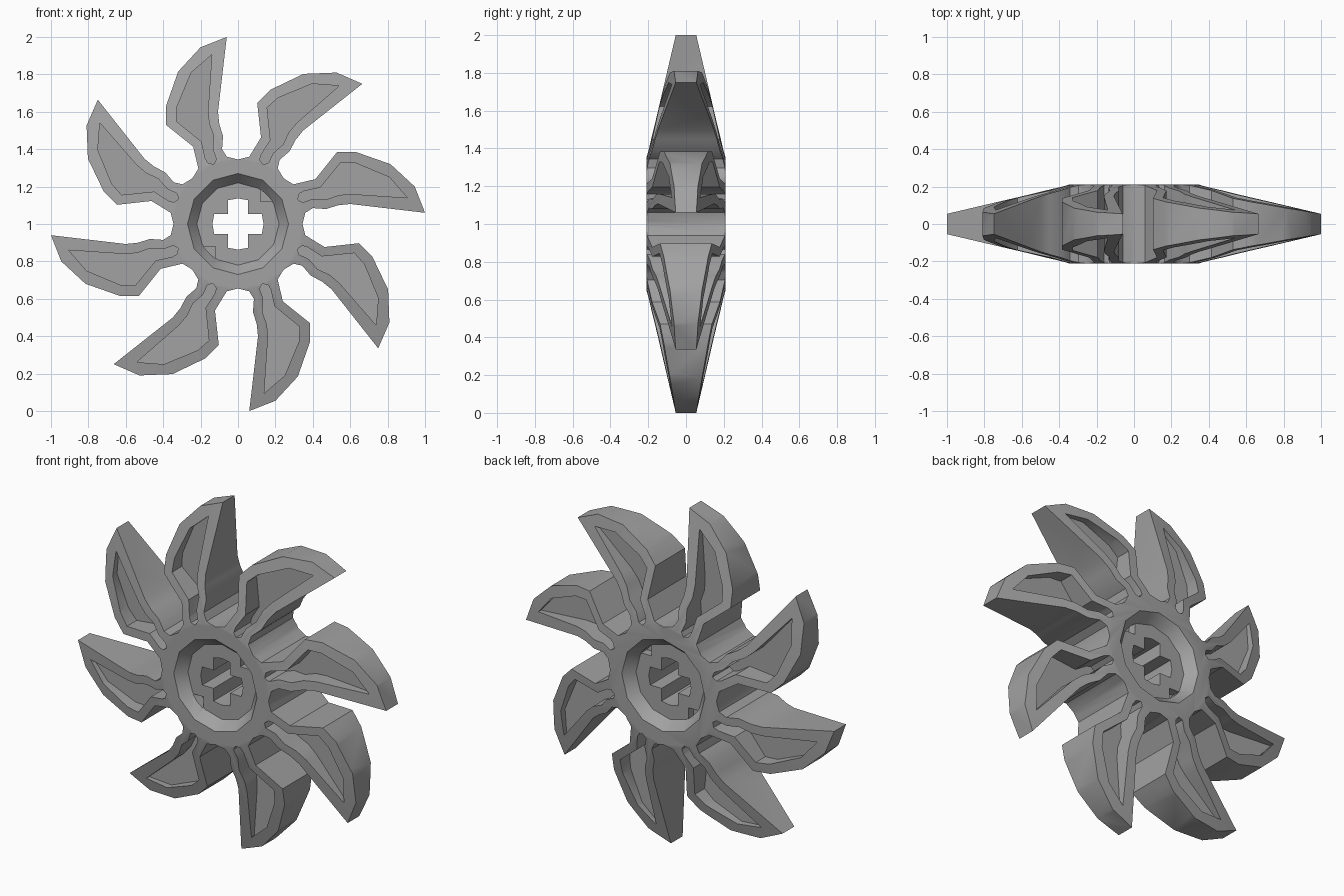
import bpy, bmesh, math
from mathutils import Matrix, Vector

if "Cube" in bpy.data.objects:
    bpy.data.objects.remove(bpy.data.objects["Cube"])

BLADES = 8
HALF = 0.21          # half thickness of the hub
FLOOR = 0.05         # half thickness of the blade web
CENTRE = 1.0


def turn(points, angle):
    rot = Matrix.Rotation(angle, 2)
    return [tuple(rot @ Vector(p)) for p in points]


def ring(count):
    return turn([(0, 1)], 0) and [turn([(0, 1)], math.tau * i / count)[0] for i in range(count)]


def loft(name, parts):
    """Each part is an outline and its (y, scale) levels, skinned into a closed solid."""
    bm = bmesh.new()
    for points, levels in parts:
        rows = [[bm.verts.new((x * s, y, z * s + CENTRE)) for x, z in points] for y, s in levels]
        n = len(points)
        for a, b in zip(rows, rows[1:]):
            for i in range(n):
                j = (i + 1) % n
                bm.faces.new((a[i], a[j], b[j], b[i]))
        bm.faces.new(rows[0])
        bm.faces.new(rows[-1])
    bmesh.ops.recalc_face_normals(bm, faces=bm.faces)
    mesh = bpy.data.meshes.new(name)
    bm.to_mesh(mesh)
    bm.free()
    obj = bpy.data.objects.new(name, mesh)
    bpy.context.collection.objects.link(obj)
    return obj


def both_sides(points, inner, outer):
    return [(points, [inner, outer]),
            (points, [(-inner[0], inner[1]), (-outer[0], outer[1])])]


# One blade with the gullet beside it, repeated around the hub
blade = [(0, .345), (-.06, .36), (-.085, .40), (-.08, .47), (-.10, .535), (-.107, .60),
         (-.06, 1.0), (-.20, .945), (-.32, .815), (-.385, .63), (-.385, .53),
         (-.24, .414), (-.223, .343), (-.212, .297)]
pocket = [(-.14, .905), (-.25, .81), (-.325, .63), (-.33, .55), (-.195, .44), (-.175, .35),
          (-.16, .325), (-.13, .32), (-.115, .345), (-.135, .40), (-.13, .47),
          (-.155, .54), (-.16, .61)]
steps = [math.tau * i / BLADES for i in range(BLADES)]

outline = [p for a in steps for p in turn(blade, a)]
rotor = loft("bladed_rotor", [(outline, [(-.3, 1), (.3, 1)])])

# Double cone that thins the blades toward their tips
taper = loft("taper_helper", [(ring(96), [(-HALF, .35), (-.05, 1.02), (.05, 1.02), (HALF, .35)])])

# Hollows on both faces of every blade
hollows = loft("hollow_cutter", [part for a in steps
               for part in both_sides(turn(pocket, a), (FLOOR, 1), (.3, 1))])

# Sloped round recess on both faces of the hub
recess = loft("recess_cutter", both_sides(ring(12), (.15, .22), (HALF + .06, .32)))

# Two small corner notches in the recess floor
corner = [(.12, .12), (.185, .12), (.155, .155), (.12, .185)]
notches = loft("notch_cutter", [part for a in (0, math.pi)
               for part in both_sides(turn(corner, a), (.10, 1), (.17, 1))])

# Cross-shaped axle hole
arm = [(.053, .053), (.053, .127), (0, .137), (-.053, .127)]
cross = [p for i in range(4) for p in turn(arm, i * math.pi / 2)]
axle = loft("axle_cutter", [(cross, [(-.4, 1), (.4, 1)])])

cutters = [(taper, 'INTERSECT'), (hollows, 'DIFFERENCE'), (recess, 'DIFFERENCE'),
           (notches, 'DIFFERENCE'), (axle, 'DIFFERENCE')]
for cutter, operation in cutters:
    cutter.hide_render = True
    mod = rotor.modifiers.new(cutter.name, 'BOOLEAN')
    mod.object = cutter
    mod.operation = operation
    mod.solver = 'EXACT'

# Bake the cuts and drop the helpers
bpy.context.view_layer.update()
graph = bpy.context.evaluated_depsgraph_get()
baked = bpy.data.meshes.new_from_object(rotor.evaluated_get(graph))
rotor.modifiers.clear()
rotor.data = baked
for cutter, _ in cutters:
    bpy.data.objects.remove(cutter)

# Single plain grey
grey = bpy.data.materials.new("mid_grey")
grey.use_nodes = True
colour = (.36, .36, .36, 1)
grey.diffuse_color = colour
grey.node_tree.nodes["Principled BSDF"].inputs["Base Color"].default_value = colour
rotor.data.materials.clear()
rotor.data.materials.append(grey)

bpy.ops.object.select_all(action='DESELECT')
rotor.select_set(True)
bpy.context.view_layer.objects.active = rotor
bpy.ops.object.shade_smooth_by_angle(angle=math.radians(35))
